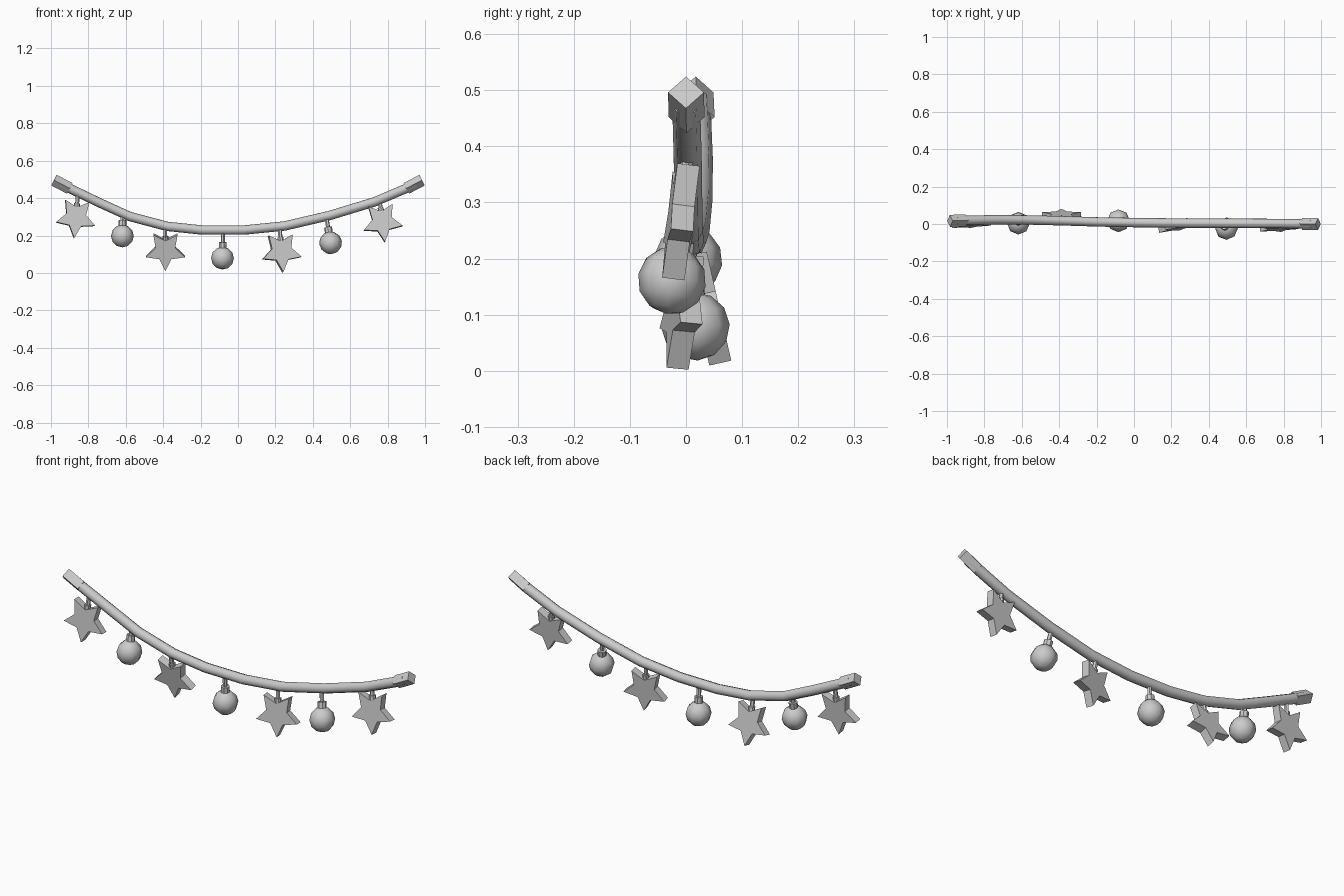
import bpy, bmesh, math
from mathutils import Vector, Matrix

cube = bpy.data.objects.get("Cube")
if cube:
    bpy.data.objects.remove(cube)

grey = bpy.data.materials.new("plain grey")
grey.use_nodes = True
grey.diffuse_color = (0.6, 0.6, 0.6, 1)
grey.node_tree.nodes["Principled BSDF"].inputs["Base Color"].default_value = (0.6, 0.6, 0.6, 1)


def make_object(name, bm, matrix, smooth=False):
    bmesh.ops.recalc_face_normals(bm, faces=bm.faces)
    mesh = bpy.data.meshes.new(name)
    bm.to_mesh(mesh)
    bm.free()
    mesh.materials.append(grey)
    mesh.polygons.foreach_set("use_smooth", [smooth] * len(mesh.polygons))
    obj = bpy.data.objects.new(name, mesh)
    obj.matrix_world = matrix
    bpy.context.collection.objects.link(obj)
    return obj


def rod(name, start, end, radius, sides):
    """Straight prism between two points."""
    start, end = Vector(start), Vector(end)
    axis = end - start
    bm = bmesh.new()
    bmesh.ops.create_cone(bm, cap_ends=True, segments=sides, radius1=radius,
                          radius2=radius, depth=axis.length)
    turn = axis.to_track_quat('Z', 'Y').to_matrix().to_4x4()
    return make_object(name, bm, Matrix.Translation((start + end) / 2) @ turn)


def star(name, matrix, outer=0.11, inner=0.055, thick=0.04):
    """Five-pointed slab with one point hanging down."""
    bm = bmesh.new()
    ring = []
    for i in range(10):
        a = math.pi * (i / 5 - 0.5)
        r = inner if i % 2 else outer
        ring.append(bm.verts.new((r * math.cos(a), -thick / 2, r * math.sin(a))))
    face = bm.faces.new(ring)
    new = bmesh.ops.extrude_face_region(bm, geom=[face], use_keep_orig=True)
    moved = [g for g in new["geom"] if isinstance(g, bmesh.types.BMVert)]
    bmesh.ops.translate(bm, vec=(0, thick, 0), verts=moved)
    make_object(name, bm, matrix)


def bauble(name, matrix, radius=0.061):
    bm = bmesh.new()
    bmesh.ops.create_uvsphere(bm, u_segments=8, v_segments=6, radius=radius)
    make_object(name, bm, matrix, smooth=True)


def pendant(kind, number, hook, centre, yaw=0):
    """Ornament on a stem, leaning along the line from hook to centre."""
    hook, centre = Vector(hook), Vector(centre)
    up = (hook - centre).normalized()
    a = math.radians(yaw)
    back = up.cross(Vector((math.cos(a), math.sin(a), 0))).normalized()
    side = back.cross(up)
    matrix = Matrix((side, back, up)).transposed().to_4x4()
    matrix.translation = centre
    build, seat = (star, 0.045) if kind == "star" else (bauble, 0.053)
    build(f"{kind}_{number}", matrix)
    rod(f"{kind}_stem_{number}", centre + up * seat, hook, 0.011, 6)
    rod(f"{kind}_collar_{number}", centre + up * seat, centre + up * (seat + 0.032),
        0.016 if kind == "star" else 0.021, 8)


# Sagging cord
path = [(-0.95, 0.018, 0.478), (-0.89, 0.02, 0.447), (-0.74, 0.023, 0.375),
        (-0.58, 0.022, 0.302), (-0.38, 0.017, 0.249), (-0.19, 0.011, 0.229),
        (0.03, 0.007, 0.229), (0.25, 0.005, 0.251), (0.49, 0.004, 0.307),
        (0.73, 0.003, 0.38), (0.9, 0.001, 0.452), (0.95, 0, 0.478)]
curve = bpy.data.curves.new("cord", 'CURVE')
curve.dimensions = '3D'
curve.bevel_depth = 0.025
curve.bevel_resolution = 2
curve.use_fill_caps = True
spline = curve.splines.new('POLY')
spline.points.add(len(path) - 1)
for point, co in zip(spline.points, path):
    point.co = (*co, 1)
curve.materials.append(grey)
cord = bpy.data.objects.new("cord", curve)
bpy.context.collection.objects.link(cord)
bpy.ops.object.select_all(action='DESELECT')
cord.select_set(True)
bpy.context.view_layer.objects.active = cord
bpy.ops.object.convert(target='MESH')
bpy.ops.object.shade_smooth_by_angle(angle=math.radians(50))

# Square end caps
rod("right_end_cap", (-0.9, 0.019, 0.452), (-0.984, 0.017, 0.496), 0.032, 4)
rod("left_end_cap", (0.9, 0.001, 0.452), (0.984, 0, 0.496), 0.032, 4)

# Hanging ornaments
pendant("star", 1, (-0.855, 0.02, 0.43), (-0.867, 0.008, 0.295), 4)
pendant("bauble", 1, (-0.618, 0.022, 0.315), (-0.618, 0.004, 0.197))
pendant("star", 2, (-0.388, 0.008, 0.25), (-0.388, 0.037, 0.121))
pendant("bauble", 2, (-0.08, 0.008, 0.229), (-0.083, 0.017, 0.079))
pendant("star", 3, (0.223, 0.005, 0.245), (0.232, -0.006, 0.113), 10)
pendant("bauble", 3, (0.472, 0.003, 0.302), (0.495, -0.025, 0.161))
pendant("star", 4, (0.757, 0.004, 0.392), (0.772, -0.01, 0.272), 3)
